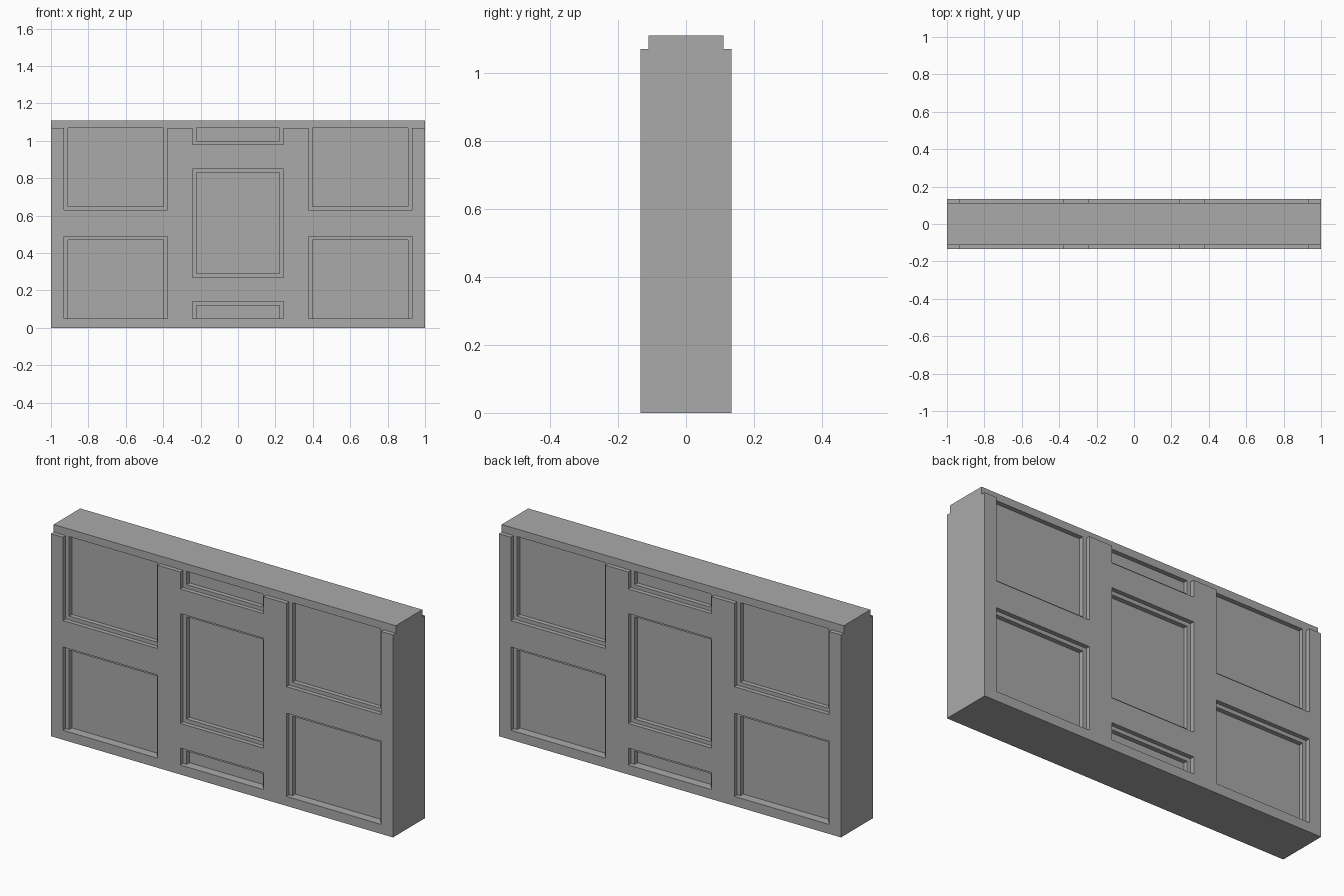
import bpy, bmesh
from mathutils import Matrix, Vector

cube = bpy.data.objects.get("Cube")
if cube:
    bpy.data.objects.remove(cube, do_unlink=True)

HALF, STEP, INNER = 0.134, 0.111, 0.087   # half depths: face, tray floor, panel floor
LEDGE, TOP, BASE = 1.07, 1.11, 0.05       # heights
RIM = 0.02                                # tray border width

grey = bpy.data.materials.new("wall_grey")
grey.use_nodes = True
grey.diffuse_color = (0.4, 0.4, 0.4, 1)
grey.node_tree.nodes["Principled BSDF"].inputs["Base Color"].default_value = (0.4, 0.4, 0.4, 1)


def add_box(bm, lo, hi):
    lo, hi = Vector(lo), Vector(hi)
    bmesh.ops.create_cube(bm, size=1, matrix=Matrix.LocRotScale((lo + hi) / 2, None, hi - lo))


def make_object(name, bm):
    bmesh.ops.recalc_face_normals(bm, faces=bm.faces)
    mesh = bpy.data.meshes.new(name)
    bm.to_mesh(mesh)
    bm.free()
    mesh.materials.append(grey)
    obj = bpy.data.objects.new(name, mesh)
    bpy.context.collection.objects.link(obj)
    return obj


# Wall body: stepped end profile extruded along x
bm = bmesh.new()
half = [(HALF, 0), (HALF, LEDGE), (STEP, LEDGE), (STEP, TOP)]
profile = half + [(-y, z) for y, z in reversed(half)]
end = bm.faces.new([bm.verts.new((-1, y, z)) for y, z in profile])
swept = bmesh.ops.extrude_face_region(bm, geom=[end])["geom"]
bmesh.ops.translate(bm, vec=(2, 0, 0), verts=[v for v in swept if isinstance(v, bmesh.types.BMVert)])
wall = make_object("wall", bm)

# Recess layout: x range, z range; a top at the ledge is open, a bottom at the base has no rim
centre = [(-0.243, 0.243, z0, z1) for z0, z1 in ((BASE, 0.14), (0.27, 0.85), (0.98, LEDGE))]
side = [(0.377, 0.93, z0, z1) for z0, z1 in ((BASE, 0.49), (0.63, LEDGE))]
recesses = centre + side + [(-x1, -x0, z0, z1) for x0, x1, z0, z1 in side]

trays, panels = bmesh.new(), bmesh.new()
for x0, x1, z0, z1 in recesses:
    bottom = z0 if z0 == BASE else z0 + RIM
    top = z1 if z1 == LEDGE else z1 - RIM
    open_top = z1 + 0.1 if z1 == LEDGE else z1
    for s in (-1, 1):
        outer = s * (HALF + 0.1)
        for bm, a, b, c, d, floor in ((trays, x0, x1, z0, open_top, STEP),
                                      (panels, x0 + RIM, x1 - RIM, bottom, top, INNER)):
            ys = sorted((s * floor, outer))
            add_box(bm, (a, ys[0], c), (b, ys[1], d))

# Carve the trays, then the deeper panels
bpy.context.view_layer.objects.active = wall
for name, bm in (("tray_cutter", trays), ("panel_cutter", panels)):
    cutter = make_object(name, bm)
    cutter.hide_render = True
    mod = wall.modifiers.new(name, 'BOOLEAN')
    mod.operation = 'DIFFERENCE'
    mod.solver = 'EXACT'
    mod.object = cutter
    bpy.ops.object.modifier_apply(modifier=name)
    bpy.data.objects.remove(cutter, do_unlink=True)
